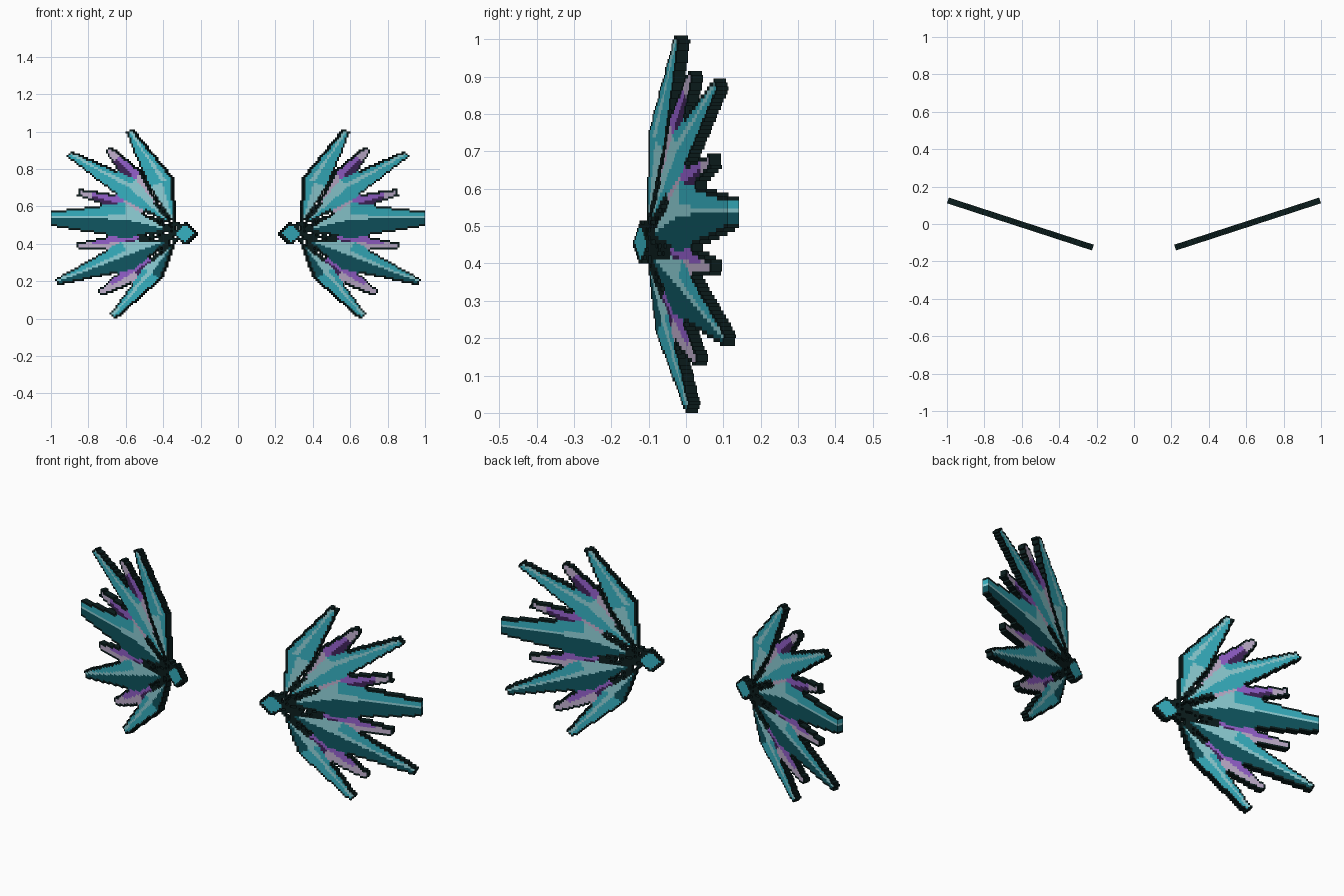
import bpy, bmesh, math, random
from mathutils import Vector
from mathutils.geometry import intersect_point_tri_2d as in_tri

if "Cube" in bpy.data.objects:
    bpy.data.objects.remove(bpy.data.objects["Cube"])

random.seed(4)


def material(name, hex_colour):
    lin = []
    for i in (0, 2, 4):
        c = int(hex_colour[i:i + 2], 16) / 255
        lin.append(c / 12.92 if c < 0.04 else ((c + 0.055) / 1.055) ** 2.4)
    m = bpy.data.materials.new(name)
    m.diffuse_color = (*lin, 1)
    m.use_nodes = True
    m.node_tree.nodes["Principled BSDF"].inputs["Base Color"].default_value = m.diffuse_color
    return m


MATS = [material("black_teal", "0B1D1D"), material("light_teal", "8FD0D7"),
        material("mid_teal", "36B0C0"), material("dark_teal", "0F5560"),
        material("lavender", "BFAECC"), material("violet", "945FCB"),
        material("dark_violet", "3E2358")]
OUT, LIGHT, MID, DARK, LAV, VIO, DVIO = range(7)

# Each wing is a thin slanted slab of small square cells
X0, X1, NX = 0.22, 0.995, 74
NZ, TOP = 96, 1.01
DX, DZ = (X1 - X0) / NX, TOP / NZ
SLOPE = 0.252 / (X1 - X0)
HALF = 0.016
NORMAL = Vector((-SLOPE, 1, 0)).normalized()
KNOT = Vector((0.325, 0.457))

# Shards: root, upper shoulder, tip, lower shoulder, ridge point (x, z),
# and facet colours: upper base, upper tip, lower tip, lower base
V = (LAV, VIO, DVIO, LAV)
W = (VIO, VIO, LAV, DVIO)
SHARDS = {
    "top_teal_shard": ((.335, .50), (.345, .75), (.58, 1.005), (.47, .70), (.40, .73), (MID, MID, MID, LIGHT)),
    "upper_teal_shard": ((.345, .50), (.54, .745), (.90, .88), (.63, .65), (.58, .70), (LIGHT, MID, MID, MID)),
    "middle_teal_shard": ((.35, .47), (.60, .62), (1.15, .538), (.60, .43), (.60, .53), (LIGHT, MID, DARK, DARK)),
    "lower_teal_shard": ((.345, .43), (.62, .41), (.965, .195), (.55, .265), (.58, .34), (LIGHT, MID, DARK, DARK)),
    "bottom_teal_shard": ((.335, .41), (.50, .27), (.665, .012), (.405, .215), (.46, .24), (LIGHT, MID, MID, DARK)),
    "top_violet_shard": ((.42, .60), (.52, .79), (.695, .91), (.59, .72), (.54, .74), V),
    "upper_violet_shard": ((.45, .56), (.61, .655), (.85, .675), (.64, .58), (.61, .61), V),
    "lower_violet_shard": ((.45, .44), (.63, .45), (.855, .388), (.60, .36), (.63, .41), W),
    "bottom_violet_shard": ((.42, .34), (.58, .29), (.735, .135), (.50, .215), (.55, .25), W),
}


def facets(teal, root, up, tip, low, ridge, cols):
    """Triangles of one shard with a slightly blunt tip."""
    root, up, tip, low, ridge = map(Vector, (root, up, tip, low, ridge))
    d = (tip - ridge).normalized()
    side = Vector((-d.y, d.x)) * 0.018
    a, b = tip + side, tip - side
    tris = [(root, up, ridge, cols[0]), (up, a, ridge, cols[1]), (a, tip, ridge, cols[1]),
            (tip, b, ridge, cols[2]), (b, low, ridge, cols[2]), (low, root, ridge, cols[3])]
    if teal:  # bright streak along the ridge out to the tip
        tris.insert(0, (ridge, a, tip, LIGHT))
        tris.insert(0, (ridge, tip, ridge + side * 1.4, LIGHT))
    return tris


TRIS = {n: facets("teal" in n, *s) for n, s in SHARDS.items()}


def pick(p):
    """Part name and colour at a point of the wing, or None."""
    gem = abs(p.x - 0.28) / 0.068 + abs(p.y - 0.455) / 0.062
    if gem < 1:
        return "root_gem", MID if gem < 0.75 else OUT
    from_knot = (p - KNOT).length
    for name, tris in TRIS.items():
        for a, b, c, col in tris:
            if in_tri(p, a, b, c):
                if "violet" in name and (p - Vector(SHARDS[name][2])).length < 0.08:
                    col = LAV
                return name, OUT if from_knot < 0.08 else col
    # dark speckled filler between the shard bases
    reach = 0.16 if p.x > 0.37 else 0.055
    if from_knot < reach and random.random() > 0.25:
        return "root_knot", OUT
    return None


cells = {}
for i in range(NX):
    for k in range(NZ):
        hit = pick(Vector((X0 + (i + 0.5) * DX, (k + 0.5) * DZ)))
        if hit:
            cells[i, k] = hit

# Dark rim on every cell that touches empty space (not at the cut-off end),
# and dark seams between shards close to the root
SIDES = {(1, 0): ((1, 0), (1, 1)), (-1, 0): ((0, 1), (0, 0)),
         (0, 1): ((1, 1), (0, 1)), (0, -1): ((0, 0), (1, 0))}
colour = {}
for (i, k), (name, col) in cells.items():
    rim = any((i + a, k + b) not in cells and i + a < NX for a, b in SIDES)
    near = (Vector((X0 + i * DX, k * DZ)) - KNOT).length < 0.2
    seam = near and any(cells.get((i + a, k + b), (name,))[0] != name for a, b in SIDES)
    colour[i, k] = OUT if rim or (seam and name != "root_gem") else col


def build_part(name, sign):
    bm = bmesh.new()
    verts = {}

    def vert(i, k, s):
        if (i, k, s) not in verts:
            x = X0 + i * DX
            co = Vector((x, SLOPE * (x - (X0 + X1) / 2), k * DZ)) + NORMAL * HALF * s
            co.x *= sign
            verts[i, k, s] = bm.verts.new(co)
        return verts[i, k, s]

    def face(pts, mat):
        f = bm.faces.new([vert(*p) for p in (pts if sign > 0 else pts[::-1])])
        f.material_index = mat

    for (i, k), (part, _) in cells.items():
        if part != name:
            continue
        m = colour[i, k]
        quad = [(i, k), (i + 1, k), (i + 1, k + 1), (i, k + 1)]
        face([(*q, -1) for q in quad], m)            # front
        face([(*q, 1) for q in quad[::-1]], m)       # back
        for (a, b), (p, q) in SIDES.items():         # outer walls
            if (i + a, k + b) not in cells:
                p2, q2 = (i + p[0], k + p[1]), (i + q[0], k + q[1])
                face([(*p2, -1), (*p2, 1), (*q2, 1), (*q2, -1)], m)
    label = ("right_" if sign > 0 else "left_") + name
    mesh = bpy.data.meshes.new(label)
    bm.to_mesh(mesh)
    bm.free()
    for m in MATS:
        mesh.materials.append(m)
    bpy.context.collection.objects.link(bpy.data.objects.new(label, mesh))


# Both wings, mirrored
for part in sorted({c[0] for c in cells.values()}):
    for sign in (1, -1):
        build_part(part, sign)
